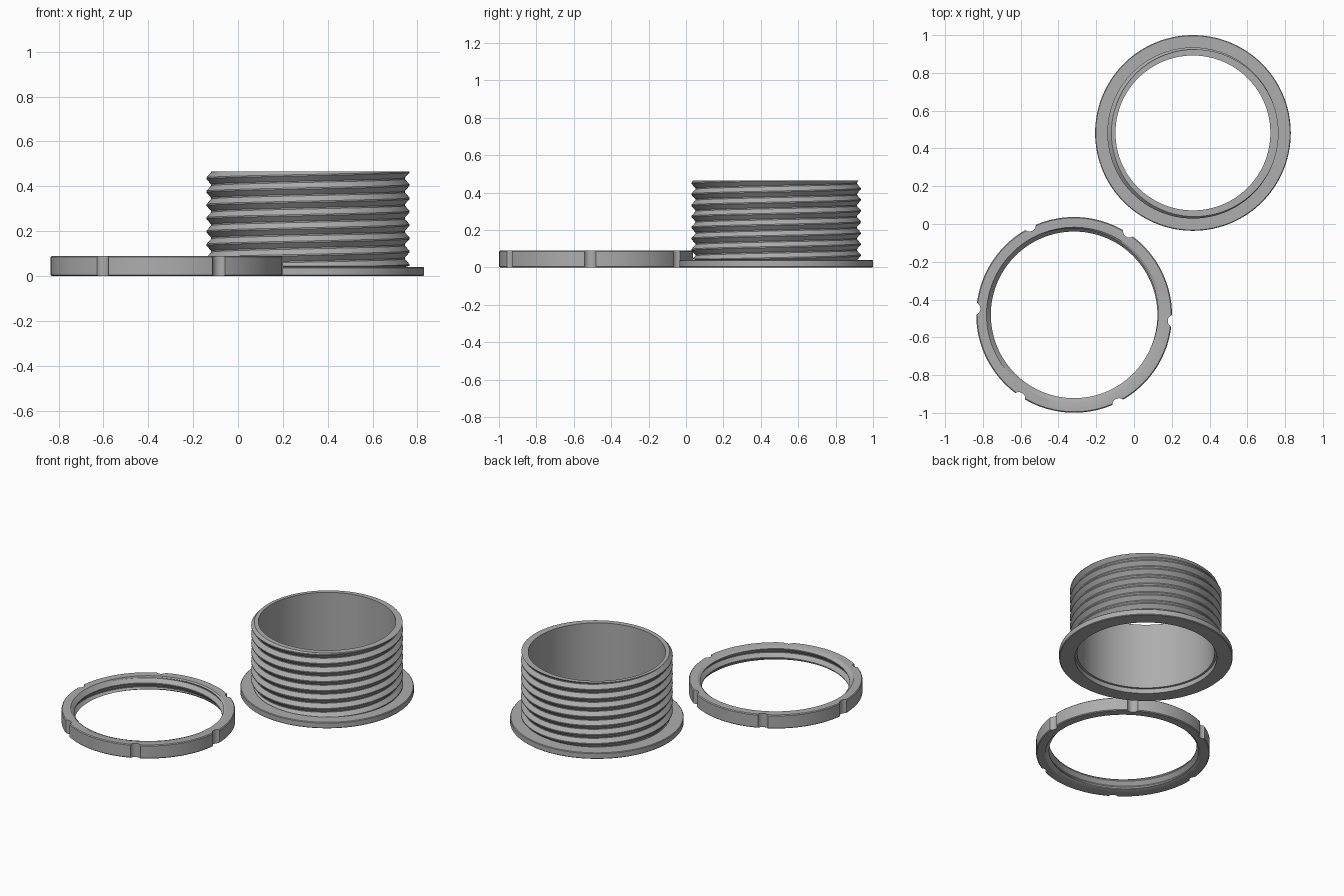
import bpy, bmesh, math

if "Cube" in bpy.data.objects:
    bpy.data.objects.remove(bpy.data.objects["Cube"])

PITCH = 0.0593
SEGMENTS = 144

gray = bpy.data.materials.new("plain gray")
gray.diffuse_color = (0.42, 0.42, 0.42, 1)
gray.use_nodes = True
gray.node_tree.nodes["Principled BSDF"].inputs["Base Color"].default_value = gray.diffuse_color


def thread_radius(phase, root, crest):
    """Vee thread with narrow flats on crest and root; crest at phase 0."""
    d = abs((phase + 0.5) % 1 - 0.5) * 2
    t = min(1, max(0, (d - 0.1) / 0.8))
    return crest + (root - crest) * t


def threaded_ring(name, centre, before, z0, z1, after, root, crest, crest_z):
    """Revolve a closed section whose thread runs from z0 to z1 along a helix."""
    corners = (-0.05, 0.05, 0.45, 0.55)
    turns = range(-3 - int(crest_z / PITCH), 4 + int((z1 - z0) / PITCH))
    bm = bmesh.new()
    columns = []
    for i in range(SEGMENTS + 1):
        f = i / SEGMENTS
        a = 2 * math.pi * f
        section = list(before)
        for k in turns:
            for c in corners:
                z = crest_z + PITCH * (k + c + f)
                z = min(z1, max(z0, z))
                phase = (z - crest_z) / PITCH - f
                section.append((thread_radius(phase, root, crest), z))
        section += after
        columns.append([bm.verts.new((centre[0] + r * math.cos(a),
                                      centre[1] + r * math.sin(a), z))
                        for r, z in section])
    for p, q in zip(columns, columns[1:]):
        for j in range(len(p)):
            n = (j + 1) % len(p)
            bm.faces.new((p[j], q[j], q[n], p[n]))
    bmesh.ops.remove_doubles(bm, verts=bm.verts, dist=2e-5)
    bmesh.ops.dissolve_degenerate(bm, edges=bm.edges, dist=1e-5)
    bmesh.ops.recalc_face_normals(bm, faces=bm.faces)
    mesh = bpy.data.meshes.new(name)
    bm.to_mesh(mesh)
    bm.free()
    mesh.materials.append(gray)
    obj = bpy.data.objects.new(name, mesh)
    bpy.context.collection.objects.link(obj)
    return obj


def activate(obj):
    bpy.ops.object.select_all(action="DESELECT")
    obj.select_set(True)
    bpy.context.view_layer.objects.active = obj


# Flanged tube with an outside thread and a shallow recess underneath
tube = threaded_ring(
    "flanged_threaded_tube", (0.312, 0.482),
    [(0.41, 0.03), (0.424, 0.03), (0.424, 0), (0.514, 0), (0.518, 0.004),
     (0.518, 0.036), (0.514, 0.04), (0.432, 0.04)],
    0.045, 0.465, [(0.41, 0.465)], 0.432, 0.453, 0.465 - 7 * PITCH)

# Lock nut with an inside thread and chamfered mouths
NUT = (-0.317, -0.481)
nut = threaded_ring(
    "lock_nut", NUT,
    [(0.464, 0.09), (0.513, 0.09), (0.518, 0.085), (0.518, 0.005),
     (0.513, 0), (0.464, 0)],
    0.008, 0.082, [], 0.461, 0.441, 0.03)

# Six rounded spanner notches around the nut
for k in range(6):
    a = math.radians(-3.5 + 60 * k)
    bpy.ops.mesh.primitive_cylinder_add(
        vertices=32, radius=0.034, depth=0.3,
        location=(NUT[0] + 0.531 * math.cos(a), NUT[1] + 0.531 * math.sin(a), 0.045))
    cutter = bpy.context.object
    cutter.name = "notch_cutter"
    cutter.hide_render = True
    cutter.data.materials.append(gray)
    activate(nut)
    cut = nut.modifiers.new("notch", "BOOLEAN")
    cut.operation = "DIFFERENCE"
    cut.solver = "EXACT"
    cut.object = cutter
    bpy.ops.object.modifier_apply(modifier=cut.name)
    bpy.data.objects.remove(cutter)

for obj in (tube, nut):
    activate(obj)
    bpy.ops.object.shade_smooth_by_angle(angle=math.radians(25))
